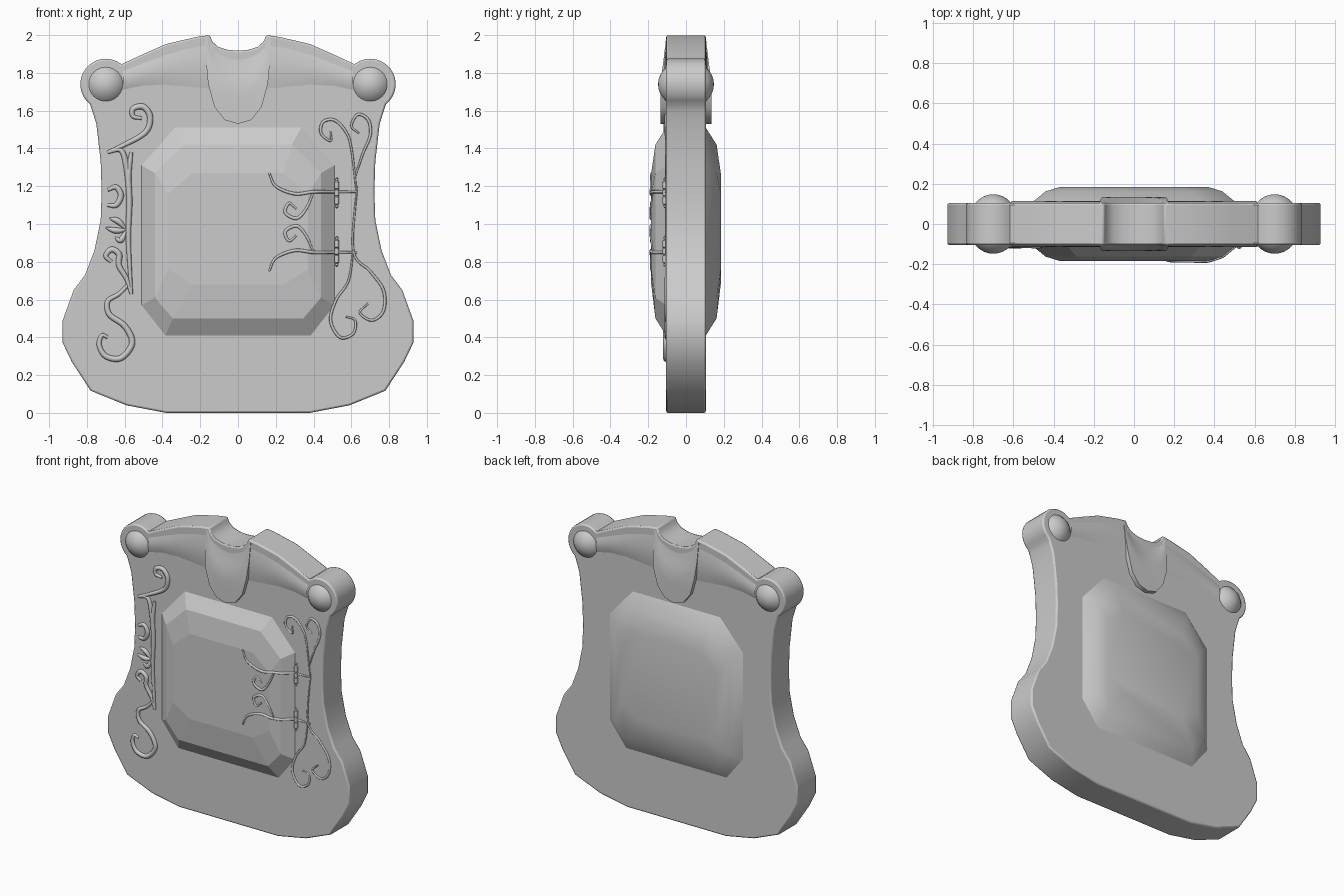
import bpy, bmesh, math
from mathutils import Vector

if "Cube" in bpy.data.objects:
    bpy.data.objects.remove(bpy.data.objects["Cube"])

D = 0.105  # half thickness of the plaque


def finish(name, bm, angle=None):
    bmesh.ops.remove_doubles(bm, verts=bm.verts, dist=0.0005)
    bmesh.ops.recalc_face_normals(bm, faces=bm.faces)
    me = bpy.data.meshes.new(name)
    bm.to_mesh(me)
    bm.free()
    ob = bpy.data.objects.new(name, me)
    bpy.context.collection.objects.link(ob)
    if angle is not None:
        select(ob)
        bpy.ops.object.shade_smooth_by_angle(angle=math.radians(angle))
    return ob


def select(ob):
    bpy.ops.object.select_all(action='DESELECT')
    ob.select_set(True)
    bpy.context.view_layer.objects.active = ob


def loft(name, rows, closed=False, caps=False, angle=40):
    bm = bmesh.new()
    vs = [[bm.verts.new(p) for p in r] for r in rows]
    for a, b in zip(vs, vs[1:]):
        n = len(a)
        for i in range(n if closed else n - 1):
            j = (i + 1) % n
            bm.faces.new((a[i], a[j], b[j], b[i]))
    if caps:
        bm.faces.new(vs[0])
        bm.faces.new(vs[-1])
    return finish(name, bm, angle)


def mirrored(half):
    # half outline running from x = 0 to x = 0 on the right side
    return half + [(-x, z) for x, z in reversed(half) if x > 0.001]


# Plaque body: half outline with round ear and top notch
BALL = (0.70, 1.74)
notch = [(0.15, 2.0), (0.135, 1.965), (0.105, 1.938), (0.055, 1.922), (0, 1.918)]
half = [(0, 0), (0.38, 0), (0.59, 0.04), (0.78, 0.117), (0.88, 0.27), (0.928, 0.37),
        (0.928, 0.49), (0.87, 0.65), (0.81, 0.73), (0.76, 0.86), (0.727, 1.02),
        (0.722, 1.17), (0.727, 1.33), (0.75, 1.53), (0.772, 1.60)]
for i in range(15):
    a = math.radians(-52 + i * 180 / 14)
    half.append((BALL[0] + 0.135 * math.cos(a), BALL[1] + 0.135 * math.sin(a)))
half += [(0.50, 1.90), (0.38, 1.953), (0.22, 1.99)] + notch
outline = mirrored(half)
body = loft("plaque_body", [[(x, y, z) for x, z in outline] for y in (-D, D)],
            closed=True, caps=True, angle=40)
bev = body.modifiers.new("edge", 'BEVEL')
bev.width = 0.01
bev.segments = 2
bev.limit_method = 'ANGLE'
bev.angle_limit = math.radians(60)


# Faceted panels: octagons (half width, bottom, top, top half, bottom half, side top, side bottom)
PANEL = [(0.09, 0.51, 0.41, 1.51, 0.335, 0.385, 1.31, 0.57),
         (D, 0.51, 0.41, 1.51, 0.335, 0.385, 1.31, 0.57),
         (0.162, 0.44, 0.50, 1.42, 0.285, 0.345, 1.27, 0.61),
         (0.184, 0.37, 0.68, 1.27, 0.24, 0.24, 1.16, 0.76)]


def octagon(y, hx, z0, z1, tx, bx, zt, zb):
    pts = [(bx, z0), (hx, zb), (hx, zt), (tx, z1)]
    pts += [(-x, z) for x, z in reversed(pts)]
    return [(x, y, z) for x, z in pts]


for name, s, ang in (("front_panel", -1, None), ("back_panel", 1, 50)):
    loft(name, [octagon(s * r[0], *r[1:]) for r in PANEL], True, True, ang)

# Ear bosses: flattened spheres going through the plaque
for side, sx in (("left", -1), ("right", 1)):
    bpy.ops.mesh.primitive_uv_sphere_add(segments=32, ring_count=16, radius=1,
                                         location=(sx * BALL[0], 0, BALL[1]),
                                         rotation=(math.pi / 2, 0, 0))
    ob = bpy.context.object
    ob.name = side + "_boss"
    ob.scale = (0.128, 0.128, 0.148)
    bpy.ops.object.shade_smooth()

# Swept brow bars and pouring-lip tongue, on both faces
BAR = [(0.14, 1.69, 1.975), (0.27, 1.705, 1.95), (0.38, 1.72, 1.915),
       (0.50, 1.72, 1.865), (0.61, 1.70, 1.82)]
lip = [(0.172, 1.985), (0.168, 1.85), (0.158, 1.74), (0.125, 1.62), (0.07, 1.55), (0, 1.53)]
rim = [(0.15, 1.99)] + notch[1:4] + [(0.03, 1.919), (0, 1.918)]


def tongue_depth(z, s):
    low = min(1, max(0, (1.97 - z) / 0.22))
    return D - 0.006 + (0.006 + 0.03 * low) * math.sin(min(1, s * 1.6) * math.pi / 2)


for face, sy in (("front", -1), ("back", 1)):
    for side, sx in (("left", -1), ("right", 1)):
        rows = []
        for x, lo, hi in BAR:
            rows.append([(sx * x, sy * (D - 0.004 + 0.014 * math.sin(math.pi * k / 8)),
                          lo + (hi - lo) * k / 8) for k in range(9)])
        loft(f"{face}_{side}_brow", rows)
    outer, inner = mirrored(lip), mirrored(rim)
    rows = []
    for k in range(9):
        s = k / 8
        row = []
        for (ax, az), (bx, bz) in zip(inner, outer):
            z = az + (bz - az) * s
            row.append((ax + (bx - ax) * s, sy * tongue_depth(z, s), z))
        rows.append(row)
    rows.append([(x, sy * 0.09, z) for x, z in outer])
    loft(face + "_tongue", rows)


# Scrollwork: smooth tubes that follow the front surface
def surface_y(x):
    a = abs(x)
    if a > 0.51:
        return -D
    if a > 0.44:
        return -D - 0.057 * (0.51 - a) / 0.07
    return -0.162 - 0.022 * min(1, (0.44 - a) / 0.07)


def scroll(name, pts, r, on_panel=False, taper=0.55):
    p = [Vector(q) for q in pts]
    p = [2 * p[0] - p[1]] + p + [2 * p[-1] - p[-2]]
    out = []
    for i in range(1, len(p) - 2):
        a, b, c, d = p[i - 1:i + 3]
        for k in range(6):
            t = k / 6
            out.append(0.5 * (2 * b + (c - a) * t + (2 * a - 5 * b + 4 * c - d) * t * t
                              + (3 * b - a - 3 * c + d) * t ** 3))
    out.append(p[-2])
    cu = bpy.data.curves.new(name, 'CURVE')
    cu.dimensions = '3D'
    cu.bevel_depth = r
    cu.bevel_resolution = 2
    cu.use_fill_caps = True
    sp = cu.splines.new('POLY')
    sp.points.add(len(out) - 1)
    for i, v in enumerate(out):
        y = surface_y(v.x) if on_panel else -D
        sp.points[i].co = (v.x, y, v.y, 1)
        sp.points[i].radius = taper + (1 - taper) * math.sin(math.pi * i / (len(out) - 1))
    sp.use_smooth = True
    ob = bpy.data.objects.new(name, cu)
    bpy.context.collection.objects.link(ob)
    select(ob)
    bpy.ops.object.convert(target='MESH')


LEFT = [
    [(-.51, 1.56), (-.555, 1.57), (-.555, 1.61), (-.50, 1.62), (-.465, 1.565), (-.49, 1.485),
     (-.60, 1.42), (-.69, 1.38)],
    [(-.69, 1.38), (-.62, 1.39), (-.59, 1.30), (-.575, 1.13), (-.58, .92), (-.565, .63)],
    [(-.565, 1.38), (-.58, 1.26), (-.575, 1.13)],
    [(-.69, 1.18), (-.645, 1.195), (-.62, 1.15), (-.645, 1.10), (-.69, 1.10)],
    [(-.67, .80), (-.70, .83), (-.67, .865), (-.63, .84), (-.63, .78), (-.59, .71), (-.565, .63)],
    [(-.69, .40), (-.72, .41), (-.735, .36), (-.70, .30), (-.62, .29), (-.56, .37), (-.60, .46),
     (-.68, .52), (-.69, .59), (-.63, .63), (-.58, .68)],
]
RIGHT = [
    [(.49, 1.49), (.49, 1.44), (.44, 1.48), (.45, 1.54), (.51, 1.55), (.57, 1.49), (.60, 1.40),
     (.63, 1.15)],
    [(.64, 1.48), (.60, 1.52), (.635, 1.58), (.69, 1.55), (.70, 1.47), (.66, 1.37), (.62, 1.25)],
    [(.63, 1.2), (.61, .86), (.70, .75), (.77, .65), (.77, .54), (.71, .49), (.645, .53),
     (.69, .58)],
    [(.61, .86), (.585, .70), (.52, .60), (.49, .49), (.54, .40), (.61, .42), (.62, .49),
     (.57, .51)],
]
for pts in LEFT:
    scroll("left_scroll", pts, 0.016)
for tip in ((-.68, 1.03), (-.70, .98), (-.65, .93)):
    scroll("left_leaf", [(-.59, .97), ((-.59 + tip[0]) / 2, tip[1] - 0.015), tip], 0.016, taper=0.2)
for pts in RIGHT:
    scroll("right_scroll", pts, 0.008)

# Hinges and their straps, mirrored about z = 1.01
STRAP = [[(.63, 1.17), (.52, 1.17), (.40, 1.17), (.30, 1.16), (.20, 1.20), (.165, 1.27)],
         [(.40, 1.17), (.36, 1.08), (.31, 1.03), (.25, 1.06), (.27, 1.11), (.31, 1.08)]]
for flip in (False, True):
    for pts in STRAP:
        scroll("hinge_strap", [(x, 2.02 - z if flip else z) for x, z in pts], 0.009, True)
    zc = 0.855 if flip else 1.165
    prof = [(0, -.082), (.008, -.075), (.006, -.064), (.013, -.058), (.013, -.022), (.009, -.018),
            (.013, -.014)]
    prof += [(r, -h) for r, h in reversed(prof)]
    loft("hinge_pin", [[(.523 + r * math.cos(a * math.pi / 6), -D - .006 + r * math.sin(a * math.pi / 6),
                         zc + h) for a in range(12)] for r, h in prof], True)
